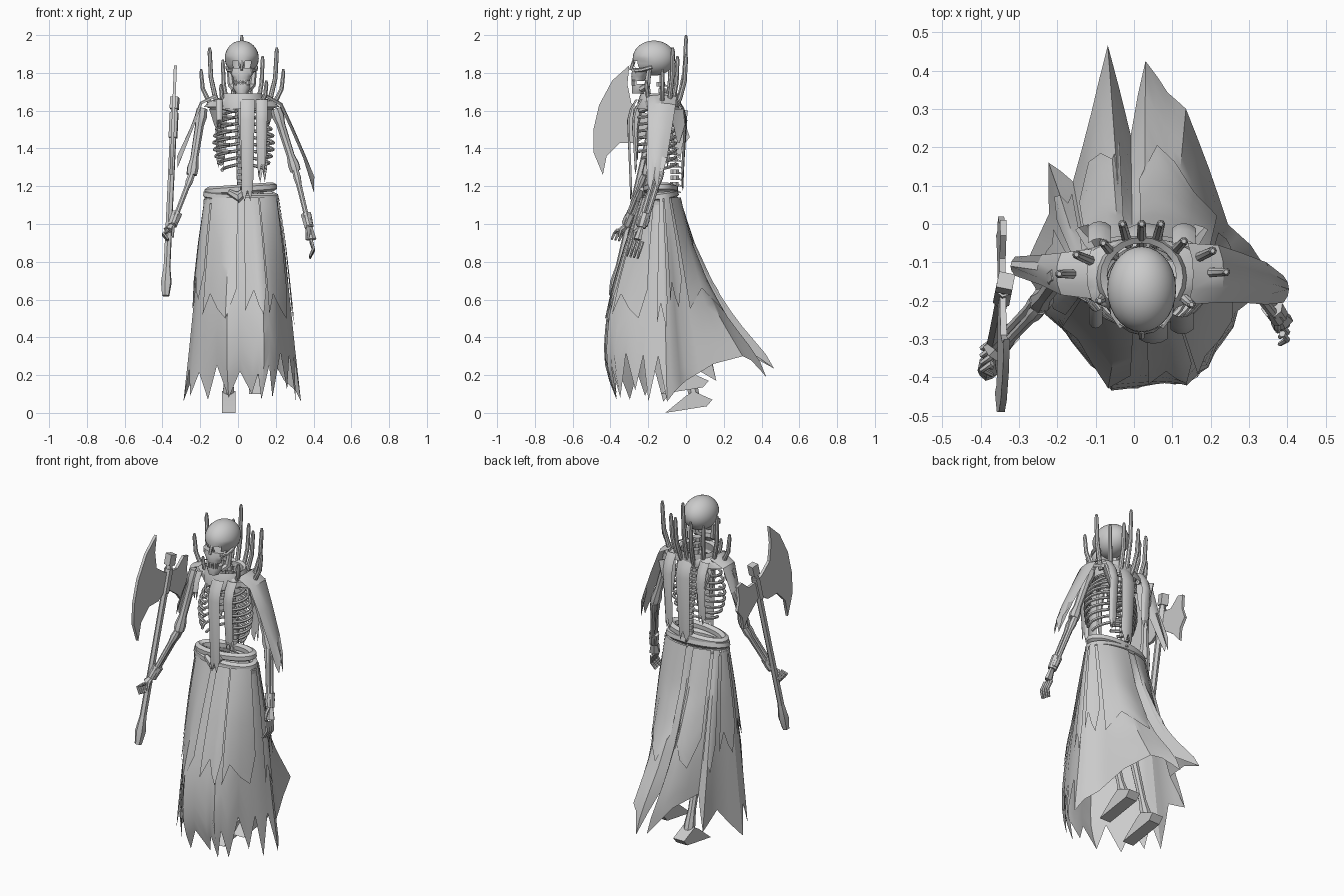
import bpy, bmesh, math, random
from mathutils import Vector as V

random.seed(4)
if "Cube" in bpy.data.objects:
    bpy.data.objects.remove(bpy.data.objects["Cube"])

GREY = (0.6, 0.6, 0.6, 1)
mat = bpy.data.materials.new("bone_grey")
mat.use_nodes = True
mat.diffuse_color = GREY
mat.node_tree.nodes["Principled BSDF"].inputs["Base Color"].default_value = GREY
parts = []
CX = 0.02  # body axis


def add_bm(name, bm):
    bmesh.ops.recalc_face_normals(bm, faces=bm.faces)
    me = bpy.data.meshes.new(name)
    bm.to_mesh(me)
    bm.free()
    me.materials.append(mat)
    ob = bpy.data.objects.new(name, me)
    bpy.context.collection.objects.link(ob)
    parts.append(ob)


def grid(name, rows, closed=False, caps=False):
    """Skin a list of equal-length point rows."""
    bm = bmesh.new()
    vs = [[bm.verts.new(p) for p in r] for r in rows]
    n = len(rows[0])
    for a, b in zip(vs, vs[1:]):
        for j in range(n if closed else n - 1):
            k = (j + 1) % n
            bm.faces.new((a[j], a[k], b[k], b[j]))
    if caps:
        bm.faces.new(vs[0])
        bm.faces.new(vs[-1])
    add_bm(name, bm)


def tube(name, pts, radii, sides=8, flat=1.0):
    """Sweep a round section along a path."""
    pts = [V(p) for p in pts]
    if not isinstance(radii, (list, tuple)):
        radii = [radii] * len(pts)
    q, last, rows = None, None, []
    for i, p in enumerate(pts):
        t = (pts[min(i + 1, len(pts) - 1)] - pts[max(i - 1, 0)]).normalized()
        q = t.to_track_quat('Z', 'Y') if q is None else last.rotation_difference(t) @ q
        last = t
        rows.append([p + q @ V((radii[i] * math.cos(u), radii[i] * flat * math.sin(u), 0))
                     for u in (math.tau * (s + 0.5) / sides for s in range(sides))])
    grid(name, rows, True, True)


def bone(name, a, b, r, sides=8):
    a, b = V(a), V(b)
    tube(name, [a.lerp(b, t) for t in (0, 0.12, 0.25, 0.75, 0.9, 1)],
         [r * 1.2, r * 1.4, r, r * 0.9, r * 1.3, r * 1.2], sides)


def ribbon(name, pts, widths, side, bulge, fork=0.06):
    """Hanging cloth strip with a forked, torn end."""
    side, bulge = V(side), V(bulge)
    rows = []
    for i, (p, w) in enumerate(zip(pts, widths)):
        drop = V((0, 0, fork if i == len(pts) - 1 else 0))
        p = V(p)
        rows.append([p - side * w / 2 + drop * 0.7, p - side * w / 4 + bulge * 0.8,
                     p + bulge + drop, p + side * w / 4 + bulge * 0.8, p + side * w / 2 + drop * 1.3])
    grid(name, rows)


def ellipse_rows(levels, n=24):
    """Rings from (z, x radius, y front, y back)."""
    return [[(CX + rx * math.sin(u), (f + b) / 2 - (b - f) / 2 * math.cos(u), z)
             for u in (math.tau * i / n for i in range(n))] for z, rx, f, b in levels]


# Skirt outline at its widest, from the right side round the front: x, y, hem height
OUTLINE = [V(p) for p in (
    (-0.29, -0.12, 0.06), (-0.26, -0.22, 0.09), (-0.17, -0.32, 0.07), (-0.06, -0.44, 0.08), (0.08, -0.42, 0.1),
    (0.14, -0.43, 0.07), (0.2, -0.39, 0.08), (0.27, -0.28, 0.12), (0.31, -0.2, 0.06), (0.335, -0.1, 0.06),
    (0.31, -0.05, 0.12), (0.25, 0.01, 0.17), (0.2, 0.18, 0.26), (0.14, 0.35, 0.3), (0.09, 0.38, 0.28),
    (0.03, 0.425, 0.19), (-0.01, 0.33, 0.4), (-0.07, 0.49, 0.235), (-0.12, 0.36, 0.33), (-0.17, 0.17, 0.36),
    (-0.23, 0.18, 0.17), (-0.235, 0.05, 0.25))]
# How far the cloth has spread by each height: z, front, side, back
SPREAD = [(1.14, 0, 0, 0), (0.9, 0.4, 0.28, 0.14), (0.7, 0.7, 0.46, 0.32), (0.5, 0.95, 0.62, 0.57),
          (0.3, 1, 0.78, 0.9), (0.2, 0.9, 0.87, 1), (0.05, 0.6, 1, 1)]


def outline_at(u):
    i = int(u)
    n = len(OUTLINE)
    return OUTLINE[i % n].lerp(OUTLINE[(i + 1) % n], u - i)


def skirt_point(u, z, off):
    p = outline_at(u)
    d = V(((p.x - CX) / 0.3, (p.y + 0.13) / (0.3 if p.y < -0.13 else 0.6))).normalized()
    waist = V((CX + 0.185 * d.x, -0.13 + (0.1 if d.y < 0 else 0.09) * d.y))
    for lo, hi in zip(SPREAD, SPREAD[1:]):
        if z >= hi[0]:
            break
    t = (lo[0] - z) / (lo[0] - hi[0])
    front, side, back = [lo[i] + (hi[i] - lo[i]) * t for i in (1, 2, 3)]
    f = side * d.x ** 2 + (front if d.y < 0 else back) * d.y ** 2
    q = waist.lerp(p.xy, f) + d * off
    return (q.x, q.y, z)


def cloth(name, us, hems, off, top=1.14):
    grid(name, [[skirt_point(u, top + (z - top) * k / 12, off) for k in range(13)] for u, z in zip(us, hems)])


# Teeth are cut between outline points on the front, the trailing back has long plain edges
us = [k / 2 for k in range(2 * len(OUTLINE) + 1)]
cloth("skirt", us, [random.uniform(0.2, 0.33) if u % 1 and u < 9 else outline_at(u).z for u in us], 0)
# Torn overskirt panels
for k, (a, b, z) in enumerate([(0.3, 1.6, 0.6), (1.7, 3.35, 0.5), (3.7, 5.4, 0.52), (5.5, 7.6, 0.5), (8.4, 9.4, 0.45),
                               (9.9, 11.3, 0.56), (11.5, 15.4, 0.53), (16.6, 18.8, 0.52), (19, 20.6, 0.48), (21, 22, 0.55)]):
    cloth(f"overskirt_panel_{k}", [a + (b - a) * j / 4 for j in range(5)],
          [z + d for d in (0.02, 0.13, 0.05, 0, 0.15)], 0.012)

# Wrapped belt
for k, (z, r, tilt) in enumerate([(1.185, 0.17, 0.012), (1.15, 0.178, -0.012), (1.115, 0.176, 0.008)]):
    tube(f"belt_{k}", [(CX - 0.005 + r * math.sin(u), -0.135 - r * 0.42 * math.cos(u), z + tilt * math.sin(u + k))
                       for u in (math.tau * i / 24 for i in range(25))], 0.024, 6)
tube("belt_knot", [(-0.05, -0.23, 1.17), (0, -0.24, 1.14), (0.05, -0.23, 1.185)], [0.015, 0.03, 0.015], 6)

# Legs and feet
for name, x, y, z in (("right", -0.05, 0.05, 0.07), ("left", 0.095, 0.03, 0.17)):
    bone(f"{name}_thigh", (x, -0.12, 1.1), (x, -0.09, 0.62), 0.026)
    bone(f"{name}_shin", (x, -0.09, 0.6), (x, y, z), 0.024)
    foot = [(y - 0.16, -0.07), (y + 0.06, -0.035), (y + 0.09, 0), (y - 0.01, 0.045), (y - 0.05, 0.02)]
    grid(f"{name}_foot", [[(x + s, a, z + b) for a, b in foot] for s in (-0.036, 0.036)], True, True)

# Spine and pelvis
for k in range(20):
    z = 1.1 + k * 0.033
    y = -0.08 + 0.02 * math.sin(k * 0.35) - max(0, k - 15) * 0.015
    tube(f"vertebra_{k}", [(CX, y, z), (CX, y, z + 0.024)], 0.024, 8)
    tube(f"vertebra_spur_{k}", [(CX, y, z + 0.015), (CX, y + 0.04, z)], [0.01, 0.005], 4)
tube("pelvis", [(-0.1, -0.13, 1.13), (CX, -0.09, 1.08), (0.14, -0.13, 1.13)], [0.05, 0.035, 0.05], 8)

# Ribcage
for s in (-1, 1):
    for k in range(9):
        z = 1.61 - 0.036 * k
        w = 0.15 * math.sin(0.75 + 0.2 * k) + 0.008
        end = 2.65 if k < 6 else 2.65 - 0.3 * (k - 5)
        pts = [(CX + 0.01 + s * w * math.sin(t), -0.16 + 0.105 * math.cos(t), z - 0.025 * math.sin(t * 0.7) - 0.008 * t)
               for t in (0.1 + (end - 0.1) * i / 12 for i in range(13))]
        tube(f"rib_{'left' if s > 0 else 'right'}_{k}", pts, 0.0085, 6)
    bone(f"clavicle_{s}", (CX + s * 0.03, -0.24, 1.6), (CX + s * 0.18, -0.14, 1.63), 0.012)
    tube(f"shoulder_blade_{s}", [(CX + s * 0.14, -0.05, 1.61), (CX + s * 0.12, -0.035, 1.53), (CX + s * 0.1, -0.04, 1.43)],
         [0.055, 0.045, 0.008], 6, 0.2)
tube("sternum", [(CX, -0.255, 1.61), (CX, -0.268, 1.5), (CX, -0.262, 1.34)], [0.024, 0.017, 0.008], 6)

# Collar and shoulder mantle
grid("collar", ellipse_rows([(1.61, 0.12, -0.26, -0.035), (1.65, 0.125, -0.255, -0.03), (1.69, 0.108, -0.24, -0.035),
                             (1.68, 0.09, -0.22, -0.05), (1.62, 0.1, -0.23, -0.05)]), True)
grid("mantle", ellipse_rows([(1.67, 0.11, -0.24, -0.04), (1.65, 0.17, -0.235, -0.035), (1.62, 0.2, -0.22, -0.04)]), True)

# Hanging cloth strips, front and back
X, Y = (1, 0, 0), (0, 1, 0)
for name, x, y, w, end in (("front_strip_middle", 0.05, -0.285, 0.075, 1.12), ("front_strip_right", -0.1, -0.245, 0.035, 1.5),
                           ("front_strip_left", 0.125, -0.26, 0.06, 1.26), ("back_strip_middle", 0.03, -0.025, 0.09, 1.17),
                           ("back_strip_right", -0.09, -0.02, 0.06, 1.3), ("back_strip_left", 0.13, -0.025, 0.06, 1.22)):
    out = -1 if y < -0.1 else 1
    ribbon(name, [(x, y - out * 0.03, 1.66), (x, y, 1.61), (x, y + out * 0.015, 1.55), (x, y, end)],
           [w, w, w, w * 0.8], X, (0, out * 0.012, 0))
ribbon("left_sleeve", [(0.14, -0.13, 1.675), (0.22, -0.13, 1.63), (0.28, -0.14, 1.5), (0.345, -0.155, 1.35), (0.39, -0.17, 1.16)],
       [0.16, 0.15, 0.13, 0.11, 0.07], Y, (0.014, 0, 0.01), 0.08)
ribbon("right_sleeve", [(-0.11, -0.13, 1.675), (-0.19, -0.13, 1.635), (-0.24, -0.12, 1.5), (-0.31, -0.11, 1.29)],
       [0.13, 0.11, 0.08, 0.05], Y, (-0.012, 0, 0.01))

# Spikes: tip position
for k, (x, y, z) in enumerate([(0.02, 0, 1.99), (-0.03, 0, 1.89), (0.07, 0, 1.89), (-0.08, -0.05, 1.86), (0.13, -0.045, 1.88),
                               (-0.15, -0.08, 1.925), (0.205, -0.07, 1.925), (-0.195, -0.13, 1.81), (0.24, -0.125, 1.81),
                               (-0.09, -0.2, 1.73), (0.15, -0.21, 1.75)]):
    bx, by = CX + (x - CX) * 0.72, -0.13 + (y + 0.13) * 0.6
    h = z - 1.62
    tube(f"spike_{k}", [(bx, by, 1.62), (bx + (x - bx) * 0.4, by + (y - by) * 0.4, 1.63 + h * 0.15),
                        (bx + (x - bx) * 0.85, by + (y - by) * 0.85, 1.62 + h * 0.5),
                        (x, y, z - 0.012), (x, y, z + 0.01)], [0.014, 0.013, 0.012, 0.011, 0.006])

# Skull with open eye sockets
bm = bmesh.new()
bmesh.ops.create_uvsphere(bm, u_segments=28, v_segments=20, radius=1)
for v in bm.verts:
    if v.co.y < -0.3 and v.co.z < 0:
        v.co.x *= 0.9
        v.co.y *= 1 - 0.12 * v.co.z
    v.co = V((CX + v.co.x * 0.09, -0.17 + v.co.y * 0.112, 1.878 + v.co.z * 0.093))
eyes = [V((CX + s * 0.034, -0.268, 1.843)) for s in (-1, 1)]
holes = [f for f in bm.faces if min((f.calc_center_median() - e).length for e in eyes) < 0.025]
bmesh.ops.delete(bm, geom=holes, context='FACES')
add_bm("cranium", bm)
grid("upper_face", ellipse_rows([(1.825, 0.068, -0.28, -0.2), (1.8, 0.064, -0.288, -0.2), (1.78, 0.048, -0.29, -0.21),
                                 (1.757, 0.042, -0.287, -0.22)], 12), True, True)
grid("lower_jaw", ellipse_rows([(1.742, 0.044, -0.283, -0.21), (1.72, 0.045, -0.287, -0.205), (1.69, 0.028, -0.285, -0.225)], 12), True, True)
tube("nose_bridge", [(CX, -0.276, 1.862), (CX, -0.294, 1.815)], [0.01, 0.008], 6)
for s in (-1, 1):
    tube(f"jaw_branch_{s}", [(CX + s * 0.036, -0.24, 1.712), (CX + s * 0.056, -0.205, 1.735), (CX + s * 0.066, -0.195, 1.82)],
         [0.017, 0.018, 0.014], 6)
    tube(f"cheekbone_{s}", [(CX + s * 0.05, -0.268, 1.812), (CX + s * 0.073, -0.235, 1.815), (CX + s * 0.078, -0.18, 1.83)], 0.01, 6)
for k in range(7):
    u = (k - 3) * 0.36
    x, y = CX + 0.037 * math.sin(u), -0.252 - 0.033 * math.cos(u)
    tube(f"tooth_{k}", [(x, y, 1.765), (x, y, 1.732)], 0.006, 4)


# Arms and hands
def arm(name, shoulder, elbow, wrist, tip, curl):
    bone(f"{name}_upper_arm", shoulder, elbow, 0.024)
    e, w, t = V(elbow), V(wrist), V(tip)
    for k, d in enumerate((-0.014, 0.014)):
        bone(f"{name}_forearm_{k}", e + V((0, d, 0)), w + V((0, d, 0)), 0.015)
    tube(f"{name}_cuff", [e.lerp(w, 0.78), e.lerp(w, 1.03)], [0.029, 0.025], 8)
    knuckle = w.lerp(t, 0.45)
    tube(f"{name}_palm", [w, knuckle], [0.018, 0.032], 6, 0.6)
    for k in range(4):
        o = V((0, (k - 1.5) * 0.019, -0.004 * k))
        tube(f"{name}_finger_{k}", [knuckle + o, w.lerp(t, 0.75) + o - V(curl) * 0.3, t + o + V(curl)], [0.009, 0.008, 0.006], 6)
    tube(f"{name}_thumb", [w, w + V((0, -0.035, -0.03)), w + V((0, -0.045, -0.07))], [0.011, 0.01, 0.006], 6)


arm("left", (0.2, -0.13, 1.61), (0.305, -0.145, 1.28), (0.375, -0.235, 0.99), (0.4, -0.285, 0.83), (-0.02, 0, 0))
arm("right", (-0.19, -0.13, 1.61), (-0.245, -0.205, 1.26), (-0.345, -0.31, 1.0), (-0.4, -0.365, 0.93), (0.03, 0, -0.01))

# Axe
low, high = V((-0.382, -0.385, 0.64)), V((-0.335, -0.15, 1.66))
tube("axe_handle", [low, low.lerp(high, 0.1), low.lerp(high, 0.5), high], [0.022, 0.019, 0.018, 0.019], 6)
tube("axe_pommel", [low.lerp(high, -0.02), low.lerp(high, 0.05), low.lerp(high, 0.13)], [0.02, 0.03, 0.019], 6)
tube("axe_socket", [low.lerp(high, 0.8), low.lerp(high, 0.93)], 0.025, 6)
tube("axe_cap", [low.lerp(high, 0.95), low.lerp(high, 1.01)], 0.03, 4)
FRONT = [(-0.3, 1.84), (-0.39, 1.76), (-0.46, 1.63), (-0.49, 1.5), (-0.49, 1.38), (-0.44, 1.26), (-0.42, 1.36),
         (-0.35, 1.43), (-0.26, 1.43), (-0.17, 1.49), (-0.16, 1.56), (-0.22, 1.59), (-0.29, 1.64), (-0.31, 1.74)]
BACK = [(-0.18, 1.57), (-0.09, 1.56), (-0.03, 1.61), (0.01, 1.6), (0.0, 1.52), (0.02, 1.46), (-0.02, 1.41),
        (-0.03, 1.34), (-0.08, 1.4), (-0.18, 1.47)]
for name, outline in (("axe_blade", FRONT), ("axe_rear_blade", BACK)):
    grid(name, [[(-0.345 + 0.04 * (z - 1.5) + d, y, z) for y, z in outline] for d in (-0.008, 0.008)], True, True)

# Soft shading with sharp edges kept
for ob in bpy.context.selected_objects:
    ob.select_set(False)
for ob in parts:
    ob.select_set(True)
bpy.context.view_layer.objects.active = parts[0]
bpy.ops.object.shade_smooth_by_angle(angle=math.radians(35))
